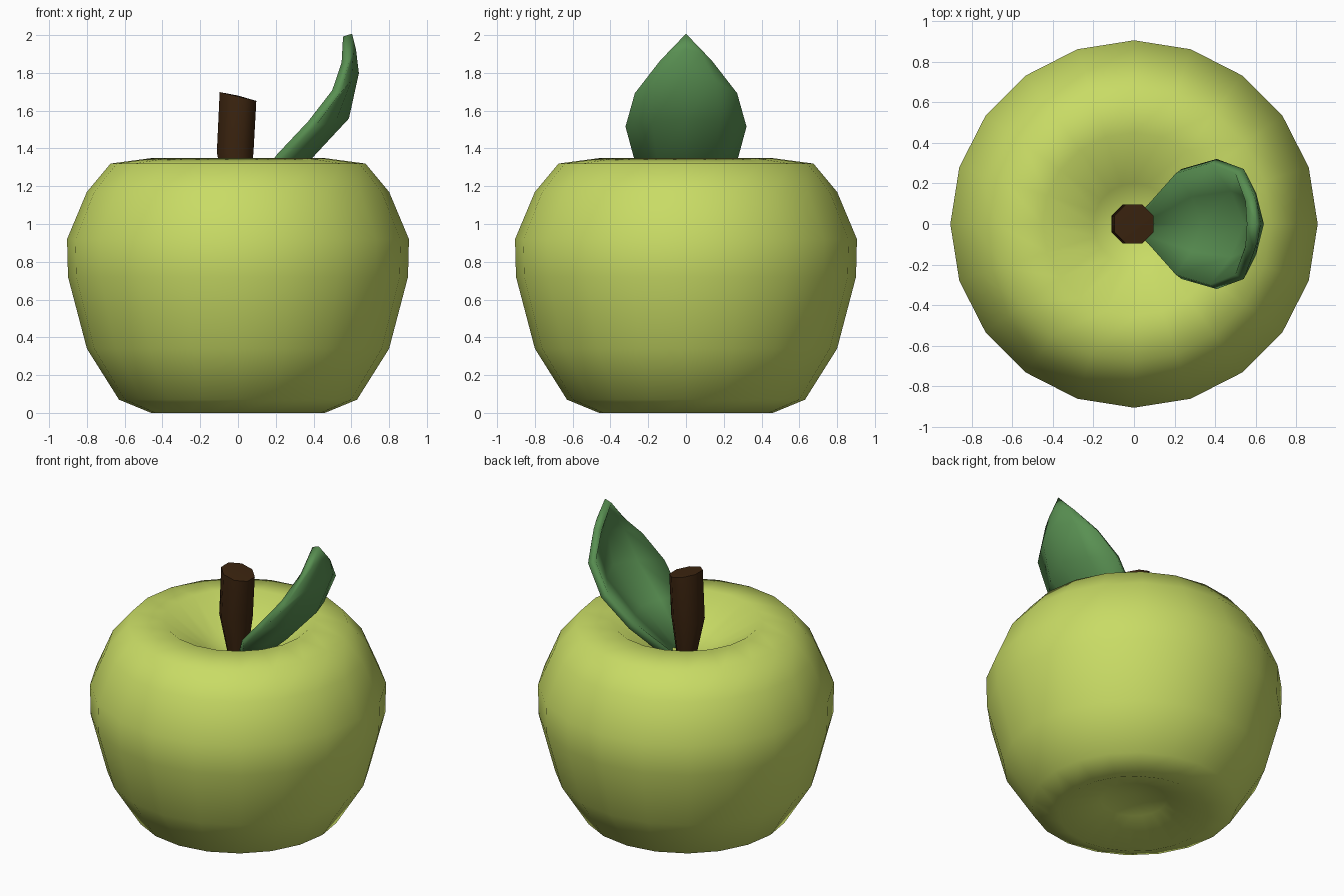
import bpy, bmesh, math
from mathutils import Vector

if "Cube" in bpy.data.objects:
    bpy.data.objects.remove(bpy.data.objects["Cube"])


def material(name, rgb):
    m = bpy.data.materials.new(name)
    m.diffuse_color = (*rgb, 1)
    m.use_nodes = True
    m.node_tree.nodes["Principled BSDF"].inputs["Base Color"].default_value = m.diffuse_color
    return m


def finish(name, bm, mat, angle):
    bmesh.ops.recalc_face_normals(bm, faces=bm.faces)
    me = bpy.data.meshes.new(name)
    bm.to_mesh(me)
    bm.free()
    ob = bpy.data.objects.new(name, me)
    bpy.context.collection.objects.link(ob)
    me.materials.append(mat)
    bpy.ops.object.select_all(action='DESELECT')
    ob.select_set(True)
    bpy.context.view_layer.objects.active = ob
    bpy.ops.object.shade_smooth_by_angle(angle=math.radians(angle))
    return ob


def rings_to_mesh(rings, sides, phase=0.0):
    """rings: (centre x, z, radius, tilt); both ends are closed by a fan."""
    bm = bmesh.new()
    loops = []
    for cx, z, r, tilt in rings:
        if r == 0:
            loops.append([bm.verts.new((cx, 0, z))] * sides)
            continue
        loop = []
        for i in range(sides):
            a = 2 * math.pi * i / sides + phase
            x = r * math.cos(a)
            loop.append(bm.verts.new((cx + x, r * math.sin(a), z + tilt * x)))
        loops.append(loop)
    for lo, hi in zip(loops, loops[1:]):
        for i in range(sides):
            j = (i + 1) % sides
            quad = list(dict.fromkeys((lo[i], lo[j], hi[j], hi[i])))
            bm.faces.new(quad)
    return bm


green = material("apple green", (0.58, 0.71, 0.13))
leaf_green = material("leaf green", (0.10, 0.28, 0.085))
brown = material("stem brown", (0.045, 0.018, 0.005))

# Apple body with dimples at both ends
profile = [(0, 0.14), (0.2, 0.10), (0.46, 0.0), (0.63, 0.07), (0.80, 0.34),
           (0.90, 0.72), (0.905, 0.92), (0.80, 1.17), (0.675, 1.32),
           (0.45, 1.35), (0.2, 1.18), (0, 1.10)]
body = rings_to_mesh([(0, z, r, 0) for r, z in profile], 20)
finish("apple_body", body, green, 80)

# Stem: narrow at the foot, slanted cut at the top
stem = rings_to_mesh([(0.0, 1.04, 0, 0), (0.0, 1.05, 0.05, 0),
                      (-0.015, 1.38, 0.105, 0), (0.0, 1.675, 0.105, -0.24),
                      (0.0, 1.68, 0, 0)], 8, math.pi / 8)
finish("stem", stem, brown, 50)

# Leaf: cupped sheet, rows of (midrib x, z, edge x, z, half width)
rows = [(0.05, 1.06, 0.04, 1.10, 0.06), (0.35, 1.34, 0.22, 1.35, 0.26),
        (0.565, 1.57, 0.39, 1.53, 0.31), (0.615, 1.80, 0.52, 1.70, 0.26),
        (0.60, 1.92, 0.57, 1.86, 0.125), (0.58, 2.0, 0.58, 2.0, 0.0)]
bm = bmesh.new()
grid = []
for mx, mz, ex, ez, w in rows:
    if w == 0:
        grid.append([bm.verts.new((mx, 0, mz))] * 5)
        continue
    line = []
    for t in (-1, -0.55, 0, 0.55, 1):
        k = abs(t) ** 1.6
        line.append(bm.verts.new((mx + (ex - mx) * k, w * t, mz + (ez - mz) * k)))
    grid.append(line)
for a, b in zip(grid, grid[1:]):
    for i in range(4):
        bm.faces.new(list(dict.fromkeys((a[i], a[i + 1], b[i + 1], b[i]))))
leaf = finish("leaf", bm, leaf_green, 45)
solid = leaf.modifiers.new("thickness", 'SOLIDIFY')
solid.thickness = 0.05
solid.offset = 0
